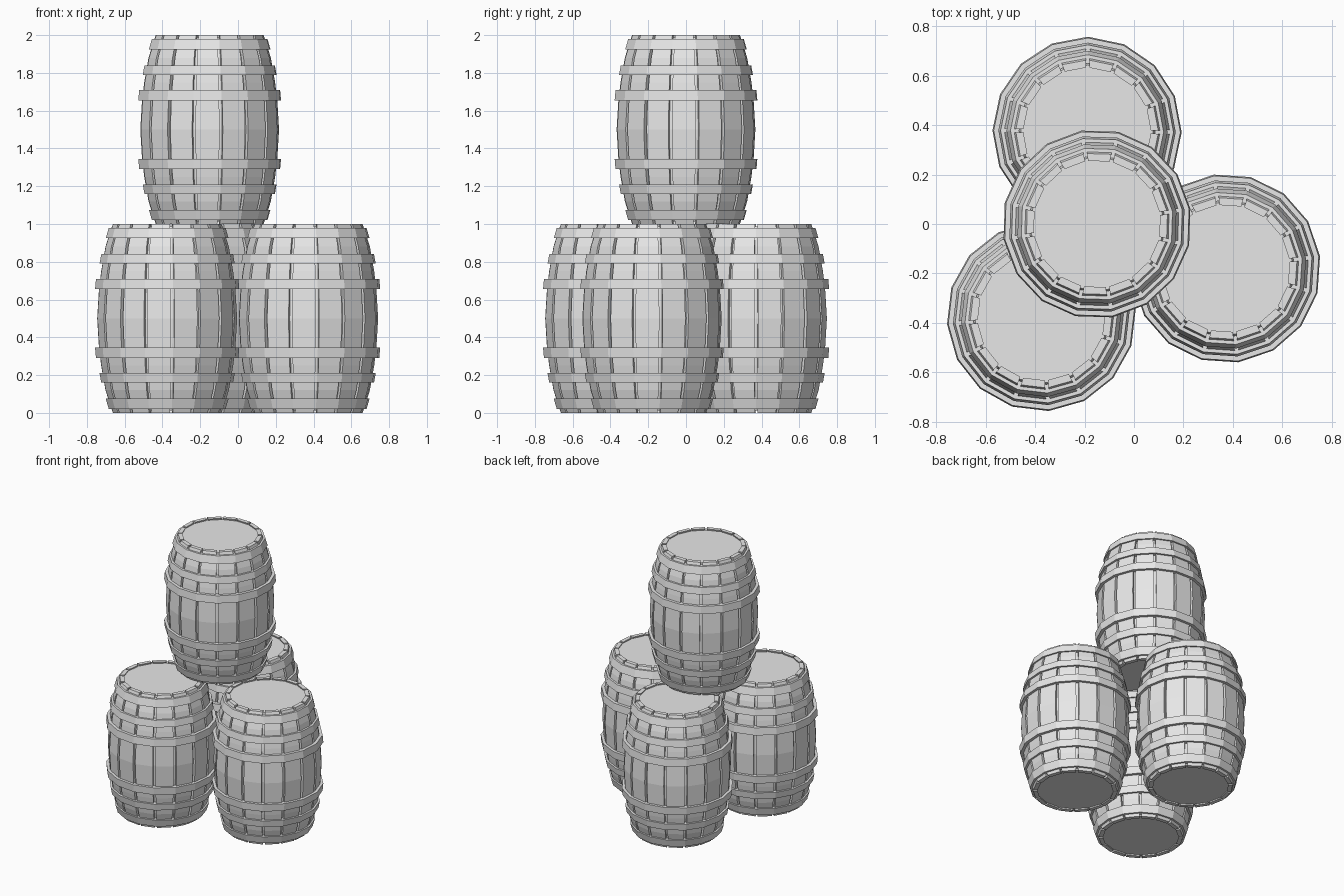
import bpy, bmesh
from math import radians, sin, cos

cube = bpy.data.objects.get("Cube")
if cube:
    bpy.data.objects.remove(cube, do_unlink=True)

SIDES = 16
STEP = 360 / SIDES
GAP = 1.4        # half the gap between staves, in degrees

grey = bpy.data.materials.new("plain grey")
grey.use_nodes = True
grey.diffuse_color = (0.8, 0.8, 0.8, 1)
grey.node_tree.nodes["Principled BSDF"].inputs["Base Color"].default_value = (0.8, 0.8, 0.8, 1)

# Bulging outline as (radius, height), mirrored about the middle
lower = [(0.288, 0), (0.305, 0.05), (0.327, 0.12), (0.35, 0.25), (0.362, 0.35)]
outline = lower + [(0.371, 0.5)] + [(r, 1 - z) for r, z in reversed(lower)]


def polar(r, angle, z):
    return (r * cos(radians(angle)), r * sin(radians(angle)), z)


def finish(bm, name):
    bmesh.ops.recalc_face_normals(bm, faces=bm.faces)
    mesh = bpy.data.meshes.new(name)
    bm.to_mesh(mesh)
    bm.free()
    mesh.materials.append(grey)
    return mesh


def bridge(bm, a, b):
    for i in range(len(a)):
        j = (i + 1) % len(a)
        bm.faces.new((a[i], a[j], b[j], b[i]))


# Staves: curved planks with narrow gaps between them
def make_staves():
    bm = bmesh.new()
    for k in range(SIDES):
        a, b = k * STEP + GAP, (k + 1) * STEP - GAP
        rings = []
        for r, z in outline:
            corners = [(r, a), (r, b), (r - 0.03, b), (r - 0.03, a)]
            rings.append([bm.verts.new(polar(q, t, z)) for q, t in corners])
        for low, high in zip(rings, rings[1:]):
            bridge(bm, low, high)
        bm.faces.new(rings[0])
        bm.faces.new(rings[-1])
    return finish(bm, "staves")


# Core: shell behind the gaps, closed by the slightly sunken lids
def make_core():
    bm = bmesh.new()
    rings = []
    for r, z in outline:
        z = min(max(z, 0.012), 0.988)
        rings.append([bm.verts.new(polar(r - 0.02, k * STEP, z)) for k in range(SIDES)])
    for low, high in zip(rings, rings[1:]):
        bridge(bm, low, high)
    bm.faces.new(rings[0])
    bm.faces.new(rings[-1])
    return finish(bm, "core_and_lids")


# Hoops: three tapered bands at each end
def make_hoops():
    bm = bmesh.new()
    bands = [(0.02, 0.075, 0.31, 0.326), (0.16, 0.21, 0.35, 0.359), (0.29, 0.345, 0.378, 0.383)]
    for z0, z1, r0, r1 in bands:
        for flip in (False, True):
            section = [(r0, z0), (r1, z1), (r1 - 0.035, z1), (r0 - 0.035, z0)]
            rings = [[bm.verts.new(polar(r, k * STEP, 1 - z if flip else z))
                      for k in range(SIDES)] for r, z in section]
            for i in range(4):
                bridge(bm, rings[i], rings[(i + 1) % 4])
    return finish(bm, "hoops")


parts = {"staves": make_staves(), "core_and_lids": make_core(), "hoops": make_hoops()}

# Three barrels on the ground and one stacked on top
barrels = [
    ("top_barrel", (-0.15, 0, 1), 9.4),
    ("front_right_barrel", (-0.375, -0.375, 0), 4.5),
    ("left_barrel", (0.373, -0.18, 0), 7.4),
    ("back_barrel", (-0.19, 0.375, 0), -0.6),
]
for barrel, place, turn in barrels:
    for part, mesh in parts.items():
        obj = bpy.data.objects.new(f"{barrel}_{part}", mesh)
        obj.location = place
        obj.rotation_euler.z = radians(turn)
        bpy.context.collection.objects.link(obj)
